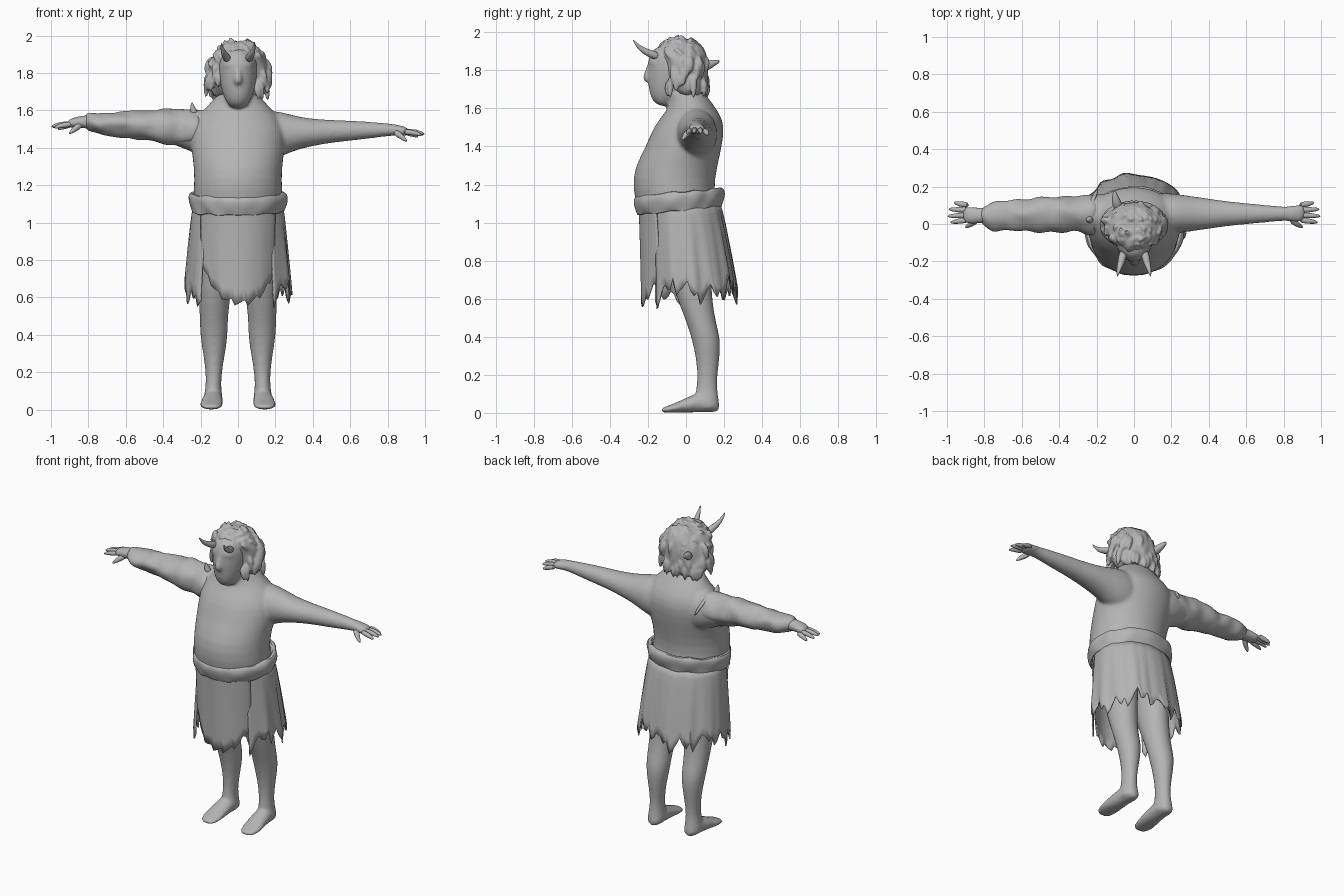
import bpy, math, random
from math import sin, cos, pi, radians
from mathutils import Vector, noise

random.seed(4)
if "Cube" in bpy.data.objects:
    bpy.data.objects.remove(bpy.data.objects["Cube"], do_unlink=True)

clay = bpy.data.materials.new("clay grey")
clay.use_nodes = True
GREY = (0.46, 0.46, 0.46, 1)
clay.diffuse_color = GREY
clay.node_tree.nodes["Principled BSDF"].inputs["Base Color"].default_value = GREY


def make(name, verts, faces, subdiv=0, thick=0):
    mesh = bpy.data.meshes.new(name)
    mesh.from_pydata(verts, [], faces)
    mesh.materials.append(clay)
    ob = bpy.data.objects.new(name, mesh)
    bpy.context.collection.objects.link(ob)
    if thick:
        ob.modifiers.new("thickness", "SOLIDIFY").thickness = thick
    if subdiv:
        smooth = ob.modifiers.new("smooth", "SUBSURF")
        smooth.levels = smooth.render_levels = subdiv
    bpy.ops.object.select_all(action="DESELECT")
    ob.select_set(True)
    bpy.context.view_layer.objects.active = ob
    bpy.ops.object.shade_smooth_by_angle(angle=radians(50))
    return ob


def skin(sides, n):
    """Faces of a closed tube of n rings."""
    faces = [(r * sides + i, r * sides + (i + 1) % sides,
              (r + 1) * sides + (i + 1) % sides, (r + 1) * sides + i)
             for r in range(n - 1) for i in range(sides)]
    return faces + [tuple(reversed(range(sides))), tuple(range((n - 1) * sides, n * sides))]


def loft(name, rings, axis="z", sides=16, rough=0, scale=20):
    """Skin of elliptical rings (x, y, z, radius a, radius b) stacked along an axis."""
    verts = []
    for x, y, z, a, b in rings:
        for i in range(sides):
            u, v = a * cos(2 * pi * i / sides), b * sin(2 * pi * i / sides)
            offset = {"x": (0, u, v), "y": (-u, 0, v), "z": (u, v, 0)}[axis]
            p = Vector((x, y, z)) + Vector(offset)
            verts.append(p + rough * noise.noise_vector(p * scale))
    return make(name, verts, skin(sides, len(rings)), 1)


def spike(name, points, radii, sides=8):
    """Tapered tube that follows a few points."""
    verts, n = [], len(points)
    pts = [Vector(p) for p in points]
    for k, p in enumerate(pts):
        d = pts[min(k + 1, n - 1)] - pts[max(k - 1, 0)]
        turn = d.to_track_quat("Z", "Y")
        verts += [p + turn @ Vector((radii[k] * cos(2 * pi * i / sides),
                                     radii[k] * sin(2 * pi * i / sides), 0)) for i in range(sides)]
    return make(name, verts, skin(sides, n), 1)


def fuse(name, parts, voxel, rounds):
    """Merge overlapping parts into one soft skin."""
    bpy.ops.object.select_all(action="DESELECT")
    for ob in parts:
        ob.select_set(True)
    bpy.context.view_layer.objects.active = parts[0]
    bpy.ops.object.convert(target="MESH")
    bpy.ops.object.join()
    parts[0].name = name
    remesh = parts[0].modifiers.new("fuse", "REMESH")
    remesh.mode, remesh.voxel_size, remesh.use_smooth_shade = "VOXEL", voxel, True
    soften = parts[0].modifiers.new("soften", "SMOOTH")
    soften.factor, soften.iterations = .5, rounds


# Torso with a heavy belly, sloping into the neck
body = [loft("torso", [
    (0, -.02, 1.0, .22, .2), (0, -.045, 1.08, .24, .215), (0, -.068, 1.18, .238, .214),
    (0, -.055, 1.29, .235, .22), (0, -.01, 1.4, .255, .2), (0, .015, 1.5, .255, .19),
    (0, .032, 1.57, .22, .15), (0, .03, 1.63, .155, .105), (0, -.01, 1.72, .085, .085)], sides=24)]

# Legs and bare feet
for side, word in ((1, "left"), (-1, "right")):
    body.append(loft(word + "_leg", [(side * x, y, z, a, b) for x, y, z, a, b in (
        (.115, .02, .95, .1, .13), (.12, .02, .72, .095, .112), (.127, .055, .56, .082, .088),
        (.13, .085, .46, .076, .078), (.128, .108, .38, .074, .077), (.128, .115, .28, .056, .062),
        (.13, .112, .18, .042, .052), (.132, .108, .11, .043, .058), (.134, .11, .05, .055, .068),
        (.134, .11, .01, .055, .066))]))
    body.append(loft(word + "_foot", [(side * x, y, z, a, b) for x, y, z, a, b in (
        (.132, .178, .035, .03, .03), (.132, .14, .046, .052, .045), (.134, .08, .058, .055, .058),
        (.138, .02, .045, .06, .045), (.142, -.05, .028, .066, .028), (.144, -.1, .018, .06, .018),
        (.14, -.135, .012, .036, .012))], axis="y", sides=12))

# Arms, flaring into the shoulders and chest
body.append(loft("left_arm", [
    (.06, .05, 1.46, .11, .13), (.17, .055, 1.465, .115, .14), (.25, .055, 1.475, .105, .115),
    (.32, .055, 1.479, .094, .09), (.4, .055, 1.482, .083, .074), (.5, .055, 1.488, .067, .062),
    (.62, .055, 1.492, .056, .054), (.74, .055, 1.495, .044, .042), (.82, .055, 1.497, .036, .033),
    (.87, .055, 1.492, .05, .029), (.92, .06, 1.483, .047, .021)], axis="x"))
body.append(loft("right_arm", [
    (-.06, .05, 1.46, .11, .13), (-.17, .055, 1.47, .115, .138), (-.26, .055, 1.495, .1, .11),
    (-.4, .045, 1.51, .075, .075), (-.6, .04, 1.525, .055, .055), (-.74, .045, 1.535, .048, .042),
    (-.82, .045, 1.54, .04, .036), (-.87, .045, 1.535, .05, .03),
    (-.92, .05, 1.528, .047, .021)], axis="x"))

# Head with brow, nose and mouth
body.append(loft("head", [
    (0, -.11, 1.61, .035, .03), (0, -.115, 1.64, .062, .066), (0, -.095, 1.69, .085, .102),
    (0, -.075, 1.75, .1, .128), (0, -.065, 1.82, .108, .138), (0, -.06, 1.89, .105, .138),
    (0, -.04, 1.94, .08, .105)]))
body.append(loft("nose", [(0, -.18, 1.85, .013, .02), (0, -.192, 1.79, .018, .027),
                          (0, -.203, 1.757, .027, .034), (0, -.185, 1.732, .02, .02)]))
body.append(loft("mouth", [(0, -.165, 1.715, .025, .02), (0, -.172, 1.7, .036, .026),
                           (0, -.165, 1.685, .03, .02), (0, -.165, 1.665, .032, .025)]))
body.append(spike("brow", [(-.08, -.15, 1.835), (-.04, -.188, 1.845), (.04, -.188, 1.845),
                           (.08, -.15, 1.835)], [.01, .017, .017, .01]))
fuse("body", body, .0095, 9)

# Fingers and thumbs
for side, word, lift in ((1, "left", 0), (-1, "right", .04)):
    for k, (y, tip, drop) in enumerate(((.022, .985, .012), (.047, 1.0, .006),
                                        (.074, .995, .01), (.1, .965, .02))):
        spike(f"{word}_finger_{k + 1}", [(side * .88, y, 1.487 + lift),
              (side * (tip * .5 + .455), y + (y - .06) * .2, 1.492 + lift - drop),
              (side * tip, y + (y - .06) * .4, 1.478 + lift - drop)], [.018, .016, .006])
    spike(word + "_thumb", [(side * .835, .03, 1.487 + lift), (side * .875, -.005, 1.46 + lift),
                            (side * .905, -.02, 1.432 + lift)], [.022, .017, .005])

# Creased sleeve with a torn shoulder edge
sleeve = [(-.19 - .04 * k, .055 - .0009 * k, 1.5 + .0023 * k,
           .102 - .0022 * k + .006 * (k % 3), .106 - .0036 * k + .006 * (k % 2)) for k in range(15)]
sleeve += [(-.79, .042, 1.537, .056, .046), (-.82, .043, 1.54, .038, .032)]
loft("right_sleeve", sleeve, axis="x", sides=20, rough=.022, scale=11)
spike("shoulder_cloth_tip", [(-.23, .03, 1.57), (-.243, .02, 1.61), (-.247, .015, 1.645)],
      [.03, .016, .003])
spike("shoulder_cloth_edge", [(-.23, -.04, 1.55), (-.235, .05, 1.595),
                              (-.22, .14, 1.565), (-.19, .19, 1.48)], [.008, .014, .014, .006])

# Rolled cloth waistband, lower at the front
band = []
for k in range(48):
    t = 2 * pi * k / 48
    wob = noise.noise(Vector((cos(t) * 3, sin(t) * 3, 0)))
    for j in range(10):
        s = 2 * pi * j / 10
        r = .017 * cos(s) + .008 * sin(2 * s + 3 * wob) + .008 * wob
        band.append(((.246 + r) * cos(t), -.035 + (.22 + r) * sin(t),
                     1.11 + .022 * sin(t) + .054 * sin(s) + .018 * wob))
make("waistband", band, [(k * 10 + j, (k + 1) % 48 * 10 + j, (k + 1) % 48 * 10 + (j + 1) % 10,
                          k * 10 + (j + 1) % 10) for k in range(48) for j in range(10)], 1)


def cloth(name, start, end, steps, hem, top, bottom, folds, rows=8):
    """Ragged skirt panel between two angles; top and bottom are (y, rx, ry)."""
    verts = []
    for i in range(steps + 1):
        t = radians(start + (end - start) * i / steps)
        low = hem(i / steps, i)
        for r in range(rows + 1):
            f = r / rows
            y, a, b = (u + (v - u) * f ** .8 for u, v in zip(top, bottom))
            crease = 1 + folds * f * sin(t * 9 + 2 * sin(3 * t))
            verts.append((a * crease * cos(t), y + b * crease * sin(t), 1.1 + (low - 1.1) * f))
    w = rows + 1
    make(name, verts, [(i * w + r, i * w + r + 1, (i + 1) * w + r + 1, (i + 1) * w + r)
                       for i in range(steps) for r in range(rows)], thick=.008)


def ragged(f, i):
    corner = .05 * (abs(f - .5) * 2) ** 8
    tooth = (0, .03, .07, .1, .06, .04, .08)[i % 7] * random.uniform(.7, 1.2)
    return .595 + tooth - corner + .03 * sin(f * 19)


def apron_hem(f, i):
    return .555 + .2 * abs(2 * f - 1.06) ** 2.2 + (i % 4) * .01


cloth("skirt", -46, 226, 64, ragged, (-.02, .24, .2), (.02, .285, .25), .03)
cloth("apron", -144, -36, 26, apron_hem, (-.035, .25, .215), (-.005, .243, .228), .015)

# Curved horns
for side, word in ((1, "left"), (-1, "right")):
    spike(word + "_horn", [(side * .055, -.14, 1.87), (side * .065, -.195, 1.89),
                           (side * .082, -.245, 1.915), (side * .09, -.282, 1.965)],
          [.026, .022, .014, .002])

# Shaggy hair: a cap open over the face, covered in curls and hanging locks
hair = [loft("hair_cap", [
    (-.005, .03, 1.66, .12, .075), (-.008, .02, 1.69, .145, .092), (-.008, .01, 1.74, .156, .108),
    (-.005, -.002, 1.79, .158, .12), (0, -.012, 1.84, .152, .128), (0, -.024, 1.89, .136, .132),
    (0, -.032, 1.935, .108, .11), (0, -.036, 1.965, .062, .07)], sides=36, rough=.03, scale=24)]
for k in range(32):
    t = radians(-50 + 280 * k / 31)
    h = 1.69 + .15 * random.random()
    x, y = .148 * cos(t), -.005 + .11 * sin(t)
    hair.append(spike("lock", [(x * .9, y * .9, h + .05), (x * 1.15, y * 1.1, h),
                               (x * 1.16, y * 1.06, max(h - random.uniform(.05, .09), 1.64))],
                      [.018, .029, .01], 6))
for k in range(75):
    t, up = random.uniform(0, 2 * pi), random.uniform(.25, .97)
    r = math.sqrt(1 - up * up)
    p = Vector((.158 * r * cos(t), -.028 + .138 * r * sin(t), 1.8 + .165 * up))
    if p.y < -.1 and p.z < 1.91:
        continue
    swirl = Vector((-sin(t), cos(t), -1)) * random.uniform(.012, .03)
    hair.append(spike("curl", [p - swirl, p + Vector((0, 0, .008)), p + swirl], [.01, .018, .008], 6))
fuse("hair", hair, .0075, 2)
spike("back_tuft", [(-.08, .08, 1.81), (-.1, .13, 1.835), (-.105, .18, 1.85)], [.035, .024, .008])
